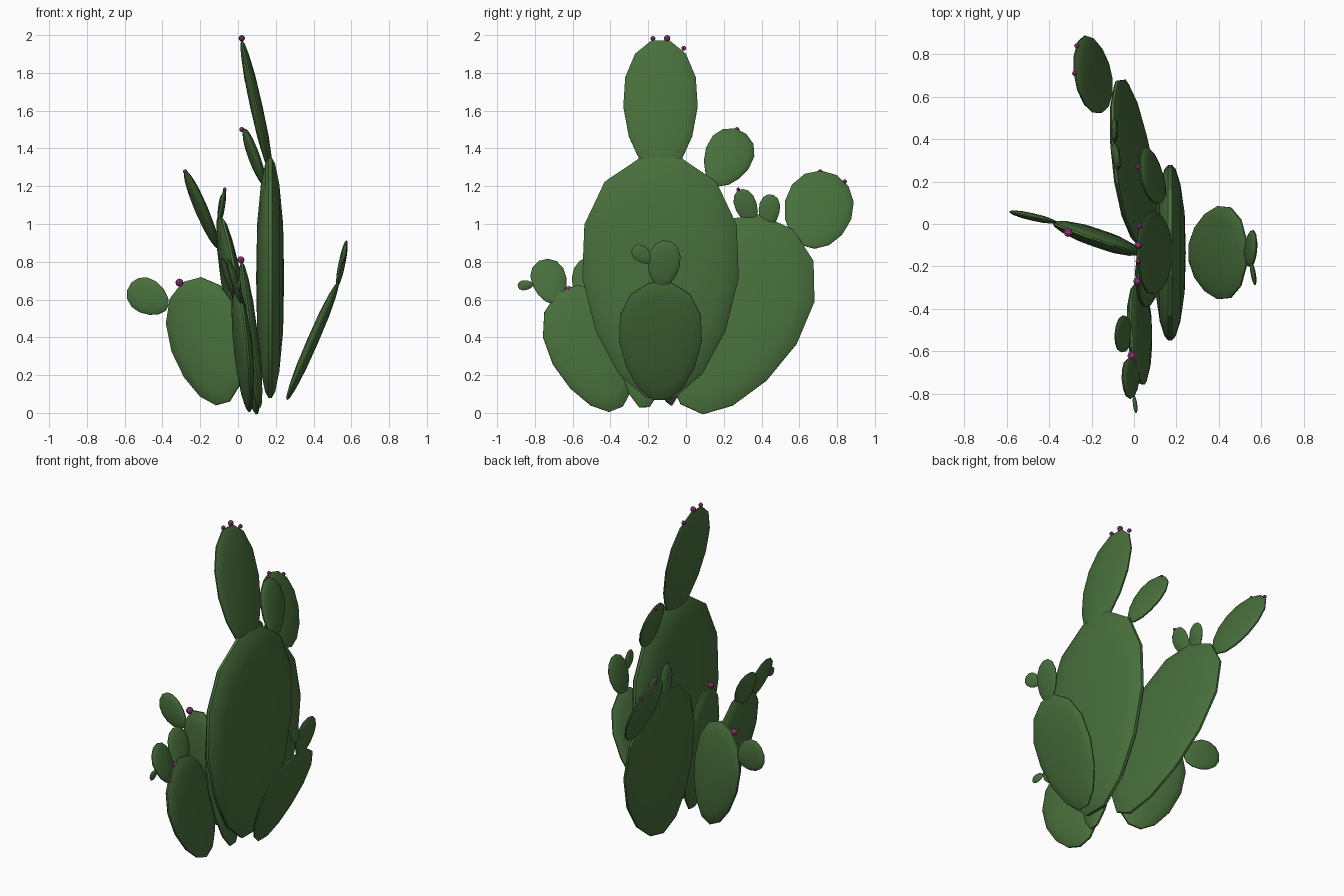
import bpy, bmesh, math
from mathutils import Vector


def material(name, colour):
    m = bpy.data.materials.new(name)
    m.diffuse_color = (*colour, 1)
    return m


GREEN = material("cactus green", (0.065, 0.16, 0.045))
PINK = material("flower pink", (0.28, 0.035, 0.18))


def finish(bm, name, mat):
    bmesh.ops.recalc_face_normals(bm, faces=bm.faces)
    mesh = bpy.data.meshes.new(name)
    bm.to_mesh(mesh)
    bm.free()
    mesh.materials.append(mat)
    ob = bpy.data.objects.new(name, mesh)
    bpy.context.collection.objects.link(ob)
    bpy.context.view_layer.objects.active = ob
    ob.select_set(True)
    bpy.ops.object.shade_smooth_by_angle(angle=math.radians(25))
    ob.select_set(False)


# Flattened egg-shaped pad running from base to tip; wide is its broad direction
def pad(name, base, tip, half_width, thick, wide, egg=0.18, n=14):
    base, tip = Vector(base), Vector(tip)
    mid, axis = (base + tip) / 2, (tip - base) / 2
    half_len, axis = axis.length, axis.normalized()
    wide = Vector(wide)
    wide = (wide - axis * wide.dot(axis)).normalized()
    out = axis.cross(wide)
    bm = bmesh.new()
    # cross-section from one face over the rim to the other: (scale, height)
    half = [(0.45, 0.93), (0.78, 0.66), (0.95, 0.36), (1.0, 0.12)]
    section = half + [(s, -h) for s, h in reversed(half)]
    rings = []
    for scale, h in section:
        ring = []
        for k in range(n):
            a = 2 * math.pi * k / n + (math.pi / 2 - math.pi / n)
            u = math.sin(a) / math.cos(math.pi / n)
            w = math.cos(a) * (1 + egg * u) * 1.01
            ring.append(bm.verts.new(mid + axis * (u * scale * half_len)
                                     + wide * (w * scale * half_width)
                                     + out * (h * thick / 2)))
        rings.append(ring)
    for r, s in zip(rings, rings[1:]):
        for k in range(n):
            j = (k + 1) % n
            bm.faces.new((r[k], r[j], s[j], s[k]))
    for ring, h in ((rings[0], 1), (rings[-1], -1)):
        c = bm.verts.new(mid + out * (h * thick / 2))
        for k in range(n):
            bm.faces.new((ring[k], ring[(k + 1) % n], c))
    finish(bm, name, GREEN)


def flower(i, pos, r):
    bm = bmesh.new()
    bmesh.ops.create_uvsphere(bm, u_segments=8, v_segments=6, radius=r)
    bmesh.ops.translate(bm, verts=bm.verts, vec=pos)
    finish(bm, f"flower_bud_{i}", PINK)


Y = (0, 1, 0)
# Central stem: tall pad with two pads on its upper rim
pad("main_pad", (0.17, -0.135, 0.08), (0.17, -0.135, 1.35), 0.41, 0.148, Y)
pad("top_pad", (0.175, -0.135, 1.27), (0.02, -0.135, 1.97), 0.195, 0.065, Y, 0.12)
pad("upper_side_pad", (0.145, 0.15, 1.21), (0.03, 0.29, 1.49), 0.125, 0.05, (0, 0.92, -0.4))

# Rear branch
pad("rear_pad", (0.10, 0.03, 0.02), (-0.10, 0.48, 1.01), 0.36, 0.10, (0, 0.9, -0.42), 0.2)
pad("rear_outer_pad", (-0.105, 0.645, 0.88), (-0.28, 0.755, 1.27), 0.18, 0.055, (0, 0.96, -0.28), 0.08)
pad("rear_bud_pad_1", (-0.10, 0.355, 1.0), (-0.07, 0.285, 1.18), 0.057, 0.03, (0, 0.93, 0.36))
pad("rear_bud_pad_2", (-0.10, 0.43, 0.98), (-0.085, 0.45, 1.155), 0.055, 0.03, Y)

# Right branch, leaning outward
pad("right_pad", (0.26, -0.135, 0.07), (0.53, -0.135, 0.69), 0.217, 0.06, Y)
pad("right_upper_pad", (0.525, -0.135, 0.67), (0.575, -0.10, 0.91), 0.085, 0.035, (0, 0.98, -0.2), 0.12)
pad("right_bud_pad", (0.55, -0.18, 0.80), (0.572, -0.28, 0.875), 0.042, 0.022, (0, 0.6, 0.8))

# Left branch
pad("left_pad", (-0.08, -0.09, 0.05), (-0.245, -0.05, 0.705), 0.205, 0.085, (0.94, -0.34, 0.24), 0.15)
pad("left_bud_pad", (-0.375, 0.01, 0.555), (-0.575, 0.055, 0.67), 0.092, 0.035, (0.5, -0.12, 0.86), 0.15)

# Front branch
pad("front_pad", (0.055, -0.37, 0.02), (0.0, -0.63, 0.655), 0.22, 0.085, (-0.14, 0.92, 0.37))
pad("front_outer_pad", (0.02, -0.69, 0.58), (-0.05, -0.755, 0.81), 0.092, 0.04, (-0.15, 0.95, 0.27))
pad("front_inner_pad", (-0.01, -0.54, 0.59), (-0.085, -0.50, 0.82), 0.085, 0.035, (0.1, 0.98, 0), 0.15)
pad("front_bud_pad", (0.0, -0.81, 0.68), (0.01, -0.89, 0.672), 0.026, 0.02, (0, 0, 1))

# Narrow pad tucked behind the central stem
pad("middle_pad", (0.115, -0.22, 0.03), (0.02, -0.25, 0.795), 0.15, 0.075, Y)

# Flower buds along the rims
buds = [((0.02, -0.175, 1.982), 0.013), ((0.02, -0.10, 1.983), 0.017), ((0.025, -0.012, 1.93), 0.013),
        ((0.02, 0.27, 1.50), 0.013), ((-0.28, 0.71, 1.278), 0.012), ((-0.27, 0.84, 1.225), 0.012),
        ((-0.07, 0.277, 1.183), 0.01), ((-0.31, -0.04, 0.69), 0.021), ((-0.01, -0.62, 0.65), 0.021),
        ((0.015, -0.27, 0.81), 0.019)]
for i, (pos, r) in enumerate(buds):
    flower(i + 1, pos, r)
